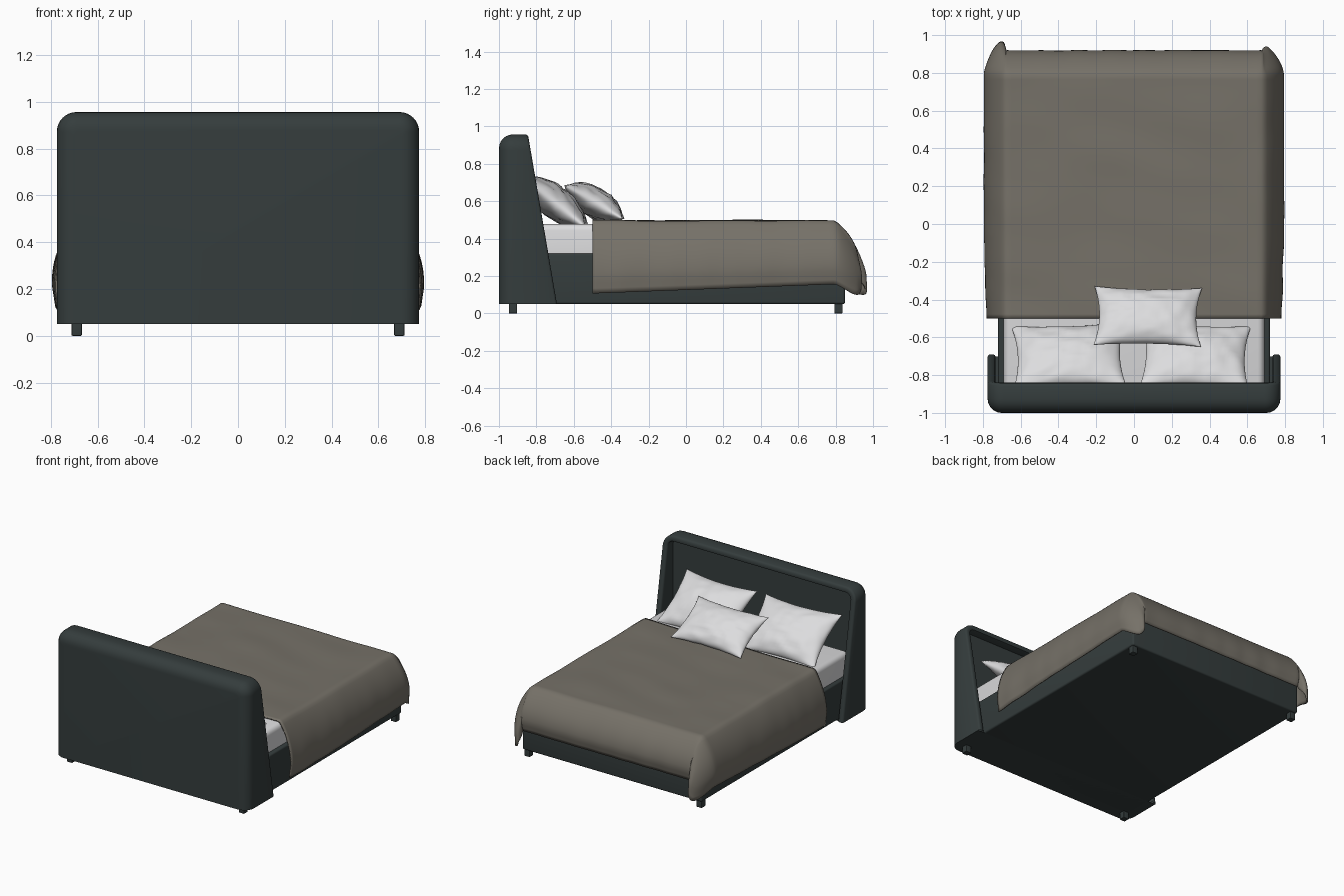
import bpy, bmesh, math
from mathutils import Matrix, Vector, noise

cube = bpy.data.objects.get("Cube")
if cube:
    bpy.data.objects.remove(cube, do_unlink=True)


def material(name, rgb):
    m = bpy.data.materials.new(name)
    m.use_nodes = True
    m.diffuse_color = (*rgb, 1)
    m.node_tree.nodes["Principled BSDF"].inputs["Base Color"].default_value = (*rgb, 1)
    return m


UPHOLSTERY = material("dark_green_grey", (0.035, 0.046, 0.046))
BLANKET = material("warm_taupe", (0.18, 0.165, 0.138))
LINEN = material("white_linen", (0.72, 0.72, 0.73))


def add_object(bm, name, mat, angle=40):
    mesh = bpy.data.meshes.new(name)
    bmesh.ops.recalc_face_normals(bm, faces=bm.faces[:])
    bm.to_mesh(mesh)
    bm.free()
    obj = bpy.data.objects.new(name, mesh)
    bpy.context.collection.objects.link(obj)
    mesh.materials.append(mat)
    bpy.ops.object.select_all(action="DESELECT")
    obj.select_set(True)
    bpy.context.view_layer.objects.active = obj
    bpy.ops.object.shade_smooth_by_angle(angle=math.radians(angle))
    return obj


def box(name, mat, lo, hi, bevel):
    lo, hi = Vector(lo), Vector(hi)
    bm = bmesh.new()
    bmesh.ops.create_cube(bm, size=1)
    for v in bm.verts:
        v.co = (lo + hi) / 2 + v.co * (hi - lo)
    bmesh.ops.bevel(bm, geom=bm.edges[:], offset=bevel, segments=4,
                    profile=0.5, affect="EDGES")
    return add_object(bm, name, mat)


# Headboard: an arch lofted from the back, around the wing rim, into the recess
BOTTOM, TOP, HALF = 0.05, 0.957, 0.775


def arch(inset):
    r = max(0.085 - inset, 0.03)
    w, h = HALF - inset, TOP - inset
    pts = [(w, BOTTOM)]
    for i in range(9):
        a = math.pi / 2 * i / 8
        pts.append((w - r + r * math.cos(a), h - r + r * math.sin(a)))
    return pts + [(-x, z) for x, z in reversed(pts)]


def rim(z):
    return -0.69 - 0.155 * (z - BOTTOM) / (TOP - BOTTOM)


def headboard():
    bm = bmesh.new()
    # inset, fixed depth or None for the sloping rim, setback from the rim
    rows = [(0.075 * (1 - math.sin(a)), -1 + 0.075 * (1 - math.cos(a)), 0)
            for a in [math.pi / 2 * i / 6 for i in range(7)]]
    rows += [(0, None, 0.012), (0.004, None, 0.004), (0.012, None, 0),
             (0.03, None, 0), (0.038, None, 0.004), (0.042, None, 0.012),
             (0.042, -0.9, 0)]
    loops = []
    for inset, y, back in rows:
        loops.append([bm.verts.new((x, rim(z) - back if y is None else y, z))
                      for x, z in arch(inset)])
    n = len(loops[0])
    for k, (a, b) in enumerate(zip(loops, loops[1:])):
        for i in range(n if k < 7 else n - 1):
            j = (i + 1) % n
            bm.faces.new((a[i], a[j], b[j], b[i]))
    bm.faces.new(loops[0])
    bm.faces.new(loops[-1])
    add_object(bm, "headboard", UPHOLSTERY)


headboard()

# Frame, legs and mattress
box("bed_frame", UPHOLSTERY, (-0.72, -0.92, 0.05), (0.72, 0.85, 0.32), 0.012)
for side, sx in (("right", -1), ("left", 1)):
    for end, y in (("head", -0.925), ("foot", 0.815)):
        box(f"{side}_{end}_leg", UPHOLSTERY, (sx * 0.69 - 0.022, y - 0.022, 0),
            (sx * 0.69 + 0.022, y + 0.022, 0.07), 0.004)
box("mattress", LINEN, (-0.69, -0.89, 0.2), (0.69, 0.8, 0.478), 0.035)


# Blanket: a flat sheet draped over three edges, with a flap at each foot corner
def drape(x, y):
    sx = math.copysign(1, x)
    ds = max(0, abs(x) - 0.68) / 0.4
    dt = max(0, y - 0.79) / 0.32
    phi, f = math.atan2(dt, ds), min(1, max(ds, dt))
    c, s, corner = math.cos(phi), math.sin(phi), math.sin(2 * phi) ** 2
    along = min(1, (y + 0.5) / 1.3)
    drop = (0.385 - 0.05 * along) * c * c + 0.275 * s * s + 0.085 * corner
    out = math.sin(min(f / 0.8, 1) * math.pi / 2) - 0.12 * max(0, f - 0.8) / 0.2
    wave = 0.006 * f * noise.noise(Vector((x * 2, y * 7, 3)))
    spread = 0.096 + 0.014 * min(1, along * 3)
    px = min(abs(x), 0.68) + (out * spread + wave) * max(c, 0) ** 3
    flap = (0.09 if sx < 0 else 0.055) * corner * f
    fold = 0.012 * f * noise.noise(Vector((x * 6, 1, 5)))
    py = min(y, 0.79) + (out * 0.125 + fold) * s + flap
    pz = 0.492 - drop * f ** 1.2
    pz += 0.007 * noise.noise(Vector((x * 2.5 + y, y * 4, 0))) * (1 - f)
    return sx * px, py, pz


bm = bmesh.new()
bmesh.ops.create_grid(bm, x_segments=90, y_segments=70, size=1)
for v in bm.verts:
    v.co = drape(v.co.x * 1.08, 0.305 + v.co.y * 0.805)
blanket = add_object(bm, "blanket", BLANKET, 60)
thick = blanket.modifiers.new("thickness", "SOLIDIFY")
thick.thickness = 0.01
thick.offset = 0


# Pillows: two puffed grids joined at the seam, with pinched edges
def pillow(name, centre, half_w, half_h, puff, tilt, turn):
    bm = bmesh.new()
    for face in (-1, 1):
        new = bmesh.ops.create_grid(bm, x_segments=32, y_segments=24, size=1)["verts"]
        for v in new:
            u, w = math.sin(v.co.x * math.pi / 2), math.sin(v.co.y * math.pi / 2)
            body = max(0, (1 - u * u) * (1 - w * w))
            crease = noise.noise(Vector((u * 4 + centre[0] * 9, w * 4, face)))
            v.co = (half_w * u * (1 - 0.1 * (1 - w * w)),
                    half_h * w * (1 - 0.12 * (1 - u * u)),
                    face * (puff * body ** 0.5 + 0.012 * crease * body ** 0.3))
    bmesh.ops.remove_doubles(bm, verts=bm.verts[:], dist=0.0005)
    place = (Matrix.Translation(centre) @ Matrix.Rotation(math.radians(turn), 4, "Z")
             @ Matrix.Rotation(math.radians(-tilt), 4, "X"))
    bmesh.ops.transform(bm, matrix=place, verts=bm.verts[:])
    add_object(bm, name, LINEN, 60)


pillow("right_pillow", (-0.345, -0.70, 0.595), 0.30, 0.215, 0.085, 38, 2)
pillow("left_pillow", (0.325, -0.70, 0.595), 0.29, 0.215, 0.085, 38, -2)
pillow("small_pillow", (0.073, -0.49, 0.595), 0.285, 0.18, 0.08, 30, -1)
